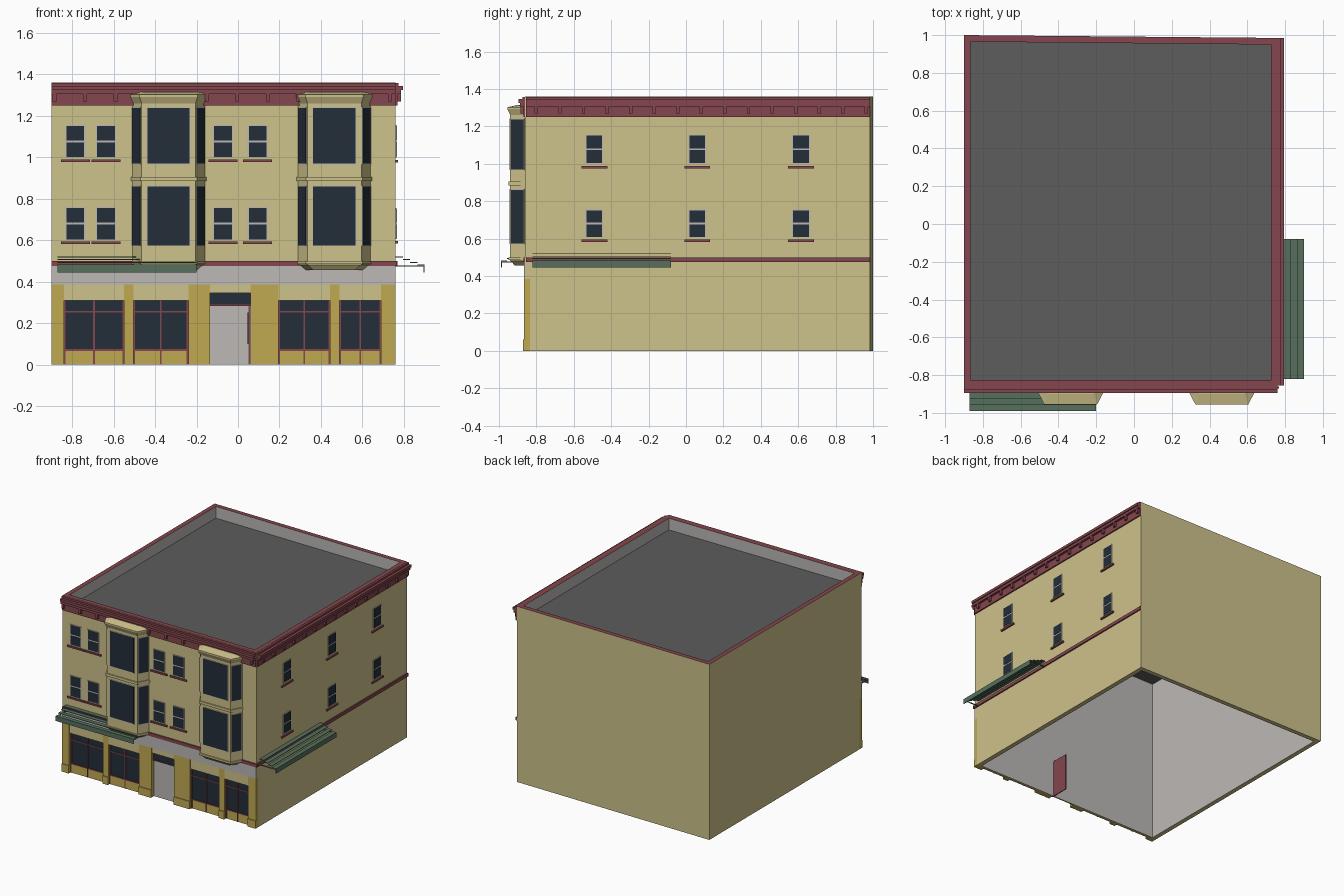
import bpy, bmesh
from mathutils import Vector

cube = bpy.data.objects.get("Cube")
if cube:
    bpy.data.objects.remove(cube)


def material(name, *rgb):
    lin = [(c / 255 / 12.92) if c < 11 else ((c / 255 + 0.055) / 1.055) ** 2.4 for c in rgb] + [1]
    m = bpy.data.materials.new(name)
    m.use_nodes = True
    m.diffuse_color = lin
    m.node_tree.nodes["Principled BSDF"].inputs["Base Color"].default_value = lin
    return m


CREAM = material("cream_wall", 206, 194, 139)
MUSTARD = material("mustard_pier", 192, 170, 82)
RED = material("dark_red_trim", 132, 70, 77)
GLASS = material("dark_glass", 35, 46, 56)
GREY = material("light_grey", 188, 185, 182)
ROOF = material("roof_grey", 93, 93, 93)
GREEN = material("green_awning", 86, 112, 93)


def finish(name, bm, mats):
    bmesh.ops.recalc_face_normals(bm, faces=bm.faces)
    mesh = bpy.data.meshes.new(name)
    bm.to_mesh(mesh)
    bm.free()
    for m in mats:
        mesh.materials.append(m)
    obj = bpy.data.objects.new(name, mesh)
    bpy.context.collection.objects.link(obj)
    return obj


# A wall is an origin and a direction; "out" points to its right-hand side
def wall(p, q):
    return Vector(p), (Vector(q) - Vector(p)).normalized()


def loft(bm, low, high):
    a = [bm.verts.new(v) for v in low]
    b = [bm.verts.new(v) for v in high]
    n = len(a)
    bm.faces.new(a)
    bm.faces.new(b)
    for i in range(n):
        bm.faces.new((a[i], a[(i + 1) % n], b[(i + 1) % n], b[i]))


def part(name, mat, w, boxes):
    """Boxes on a wall: along from, to, height from, to, depth from, to."""
    bm = bmesh.new()
    o, d = w
    n = Vector((d.y, -d.x))
    for u0, u1, z0, z1, d0, d1 in boxes:
        foot = [o + d * u + n * k for u, k in ((u0, d0), (u1, d0), (u1, d1), (u0, d1))]
        loft(bm, [(*p, z0) for p in foot], [(*p, z1) for p in foot])
    return finish(name, bm, [mat])


def slab(name, mat, low, z0, high, z1):
    bm = bmesh.new()
    loft(bm, [(*p, z0) for p in low], [(*p, z1) for p in high])
    return finish(name, bm, [mat])


L, R, F, T = -0.9, 0.76, -0.86, 0.035
FRONT = wall((0, F), (1, F))
SIDE = wall((R, 0), (R, 1))


# Hollow shell walls: materials chosen by outside, inside, rim and front
def shell(name, front, z0, z1, front_slot):
    outer = [(L, front), (R, front), (R, 0.985), (L, 1)]
    inner = [(L + T, F + T), (R - T, F + T), (R - T, 0.985 - T), (L + T, 1 - T)]
    bm = bmesh.new()
    rings = [[bm.verts.new((*p, z)) for p in ring]
             for ring, z in ((outer, z0), (outer, z1), (inner, z1), (inner, z0))]
    for k, slot in enumerate((0, 2, 1, 0)):
        a, b = rings[k], rings[(k + 1) % 4]
        for i in range(4):
            j = (i + 1) % 4
            f = bm.faces.new((a[i], a[j], b[j], b[i]))
            f.material_index = front_slot if (k == 0 and i == 0) else slot
    finish(name, bm, [CREAM, GREY, RED])
    return inner


shell("ground_floor_walls", F + 0.025, 0, 0.385, 1)
inside = shell("upper_walls", F, 0.385, 1.36, 0)
slab("roof_deck", ROOF, inside, 1.262, inside, 1.27)

# Cornice, belt course and fascia
for label, w, a, b, first, step, count in (
        ("front", FRONT, L, R, -0.885, 0.147, 12),
        ("side", SIDE, F + 0.005, 0.985, -0.8, 0.126, 15)):
    part(label + "_cornice", RED, w, [
        (a, b, 1.25, 1.31, 0, 0.01), (a, b, 1.305, 1.325, 0, 0.027),
        (a, b, 1.325, 1.345, 0, 0.035), (a, b, 1.345, 1.358, 0, 0.015)])
    part(label + "_brackets", RED, w, [
        (first + i * step - 0.009, first + i * step + 0.009, 1.27, 1.306, 0.01, 0.026)
        for i in range(count)])
    part(label + "_belt_course", RED, w, [(a, b + 0.008 * (w is FRONT), 0.475, 0.5, 0, 0.01)])
part("shopfront_fascia", GREY, FRONT, [(L, R, 0.385, 0.475, 0, 0.006)])


# Double-hung windows
def windows(label, w, centres, half, sills):
    frames, panes, ledges = [], [], []
    for c in centres:
        for z0, z1, s in sills:
            mid = (z0 + z1) / 2
            frames.append((c - half, c + half, z0, z1, 0, 0.005))
            for a, b in ((z0 + 0.004, mid - 0.005), (mid + 0.005, z1 - 0.004)):
                panes.append((c - half + 0.005, c + half - 0.005, a, b, 0, 0.007))
            ledges.append((c - half - 0.022, c + half + 0.022, s, s + 0.012, 0, 0.012))
    part(label + "_window_frames", GREY, w, frames)
    part(label + "_window_panes", GLASS, w, panes)
    part(label + "_window_sills", RED, w, ledges)


windows("front", FRONT, (-0.785, -0.637, -0.072, 0.095), 0.048,
        ((0.6, 0.76, 0.582), (0.997, 1.155, 0.978)))
windows("side", SIDE, (-0.49, 0.06, 0.615), 0.047,
        ((0.605, 0.755, 0.583), (1, 1.155, 0.975)))

# Shopfront piers with plinths
piers = ((L, -0.84), (-0.55, -0.505), (-0.24, -0.135), (0.06, 0.195), (0.445, 0.49), (0.69, R))
part("piers", MUSTARD, FRONT, [(a, b, 0, 0.385, -0.025, 0.006) for a, b in piers])
part("pier_plinths", MUSTARD, FRONT, [(a, b, 0, 0.06, 0, 0.012) for a, b in piers])

# Shop windows between the piers
glass, bulkheads, heads, bars = [], [], [], []
for i in (0, 1, 3, 4):
    a, b = piers[i][1], piers[i + 1][0]
    m = (a + b) / 2
    glass.append((a, b, 0.07, 0.31, -0.025, -0.015))
    bulkheads.append((a, b, 0, 0.07, -0.025, -0.012))
    heads.append((a, b, 0.31, 0.385, -0.025, 0.002))
    bars += [(u - 0.004, u + 0.004, 0, 0.31, -0.025, -0.008) for u in (a + 0.004, m, b - 0.004)]
    bars += [(a, b, z - 0.004, z + 0.004, -0.025, -0.009) for z in (0.07, 0.255)]
door_a, door_b = piers[2][1], piers[3][0]
heads.append((door_a, door_b, 0.345, 0.385, -0.025, 0.002))
part("shop_glass", GLASS, FRONT, glass)
part("shop_bulkheads", MUSTARD, FRONT, bulkheads)
part("shop_head_panels", CREAM, FRONT, heads)
part("shop_window_bars", RED, FRONT, bars)

# Entrance: transom and a door standing open inwards
part("door_transom", GLASS, FRONT, [(door_a, door_b, 0.29, 0.345, -0.025, -0.015)])
part("transom_bar", RED, FRONT, [(door_a, door_b, 0.283, 0.29, -0.025, -0.01)])
part("open_door", RED, FRONT, [(0.05, 0.057, 0, 0.285, -0.17, -0.02)])
part("door_glass", GLASS, FRONT, [(0.046, 0.05, 0.1, 0.25, -0.15, -0.015)])


# Bay windows
def trapezoid(c, back, front, depth):
    return [(c - back, F), (c - front, F - depth), (c + front, F - depth), (c + back, F)]


for label, c in (("right", -0.335), ("left", 0.465)):
    body = trapezoid(c, 0.175, 0.13, 0.08)
    wide = trapezoid(c, 0.182, 0.136, 0.088)
    lip = trapezoid(c, 0.19, 0.14, 0.095)
    small = trapezoid(c, 0.14, 0.1, 0.055)
    name = label + "_bay_"
    slab(name + "body", CREAM, body, 0.48, body, 1.29)
    slab(name + "foot", CREAM, small, 0.455, body, 0.485)
    slab(name + "base_moulding", CREAM, wide, 0.485, wide, 0.5)
    slab(name + "belt", CREAM, wide, 0.885, wide, 0.905)
    slab(name + "cornice", CREAM, body, 1.26, lip, 1.292)
    slab(name + "cap", CREAM, lip, 1.292, lip, 1.302)
    slab(name + "cap_slope", CREAM, lip, 1.302, trapezoid(c, 0.17, 0.12, 0.04), 1.315)
    for face, i, margin in (("right", 0, 0.008), ("centre", 1, 0.028), ("left", 2, 0.008)):
        p, q = Vector(body[i]), Vector(body[i + 1])
        n = (q - p).length
        spans = ((0.575, 0.86), (0.97, 1.238))
        part(name + face + "_frames", GREY, wall(p, q),
             [(margin - 0.004, n - margin + 0.004, a - 0.004, b + 0.004, 0, 0.003) for a, b in spans])
        part(name + face + "_glass", GLASS, wall(p, q),
             [(margin, n - margin, a, b, 0, 0.005) for a, b in spans])

# Slatted awnings stepping down from the wall
for label, w, a, b, reach in (("front", FRONT, -0.87, -0.2, 0.13), ("side", SIDE, -0.82, -0.08, 0.14)):
    s = reach / 4
    slats = [(a, b, 0.517 - i * 0.013, 0.521 - i * 0.013, i * s, (i + 1) * s) for i in range(4)]
    part(label + "_awning_slats", GREEN, w, slats)
    part(label + "_awning_valance", GREEN, w, [(a, b, 0.445, 0.48, reach - 0.005, reach)])
    part(label + "_awning_arms", GREEN, w,
         [(u, u + 0.006, 0.472, 0.478, 0, reach) for u in (a, b - 0.006)])
